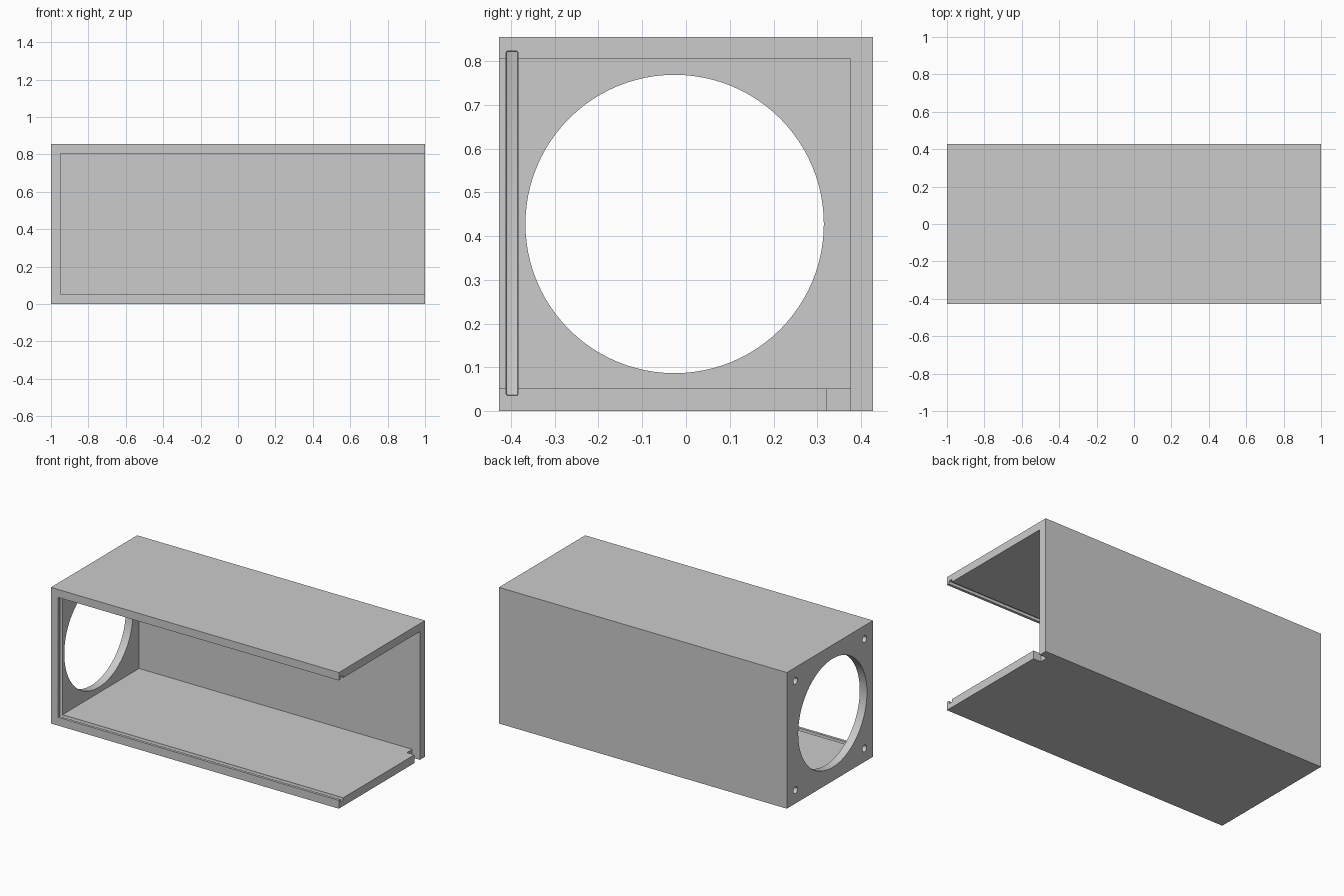
import bpy, math

if "Cube" in bpy.data.objects:
    bpy.data.objects.remove(bpy.data.objects["Cube"])

W, H, D = 1.0, 0.855, 0.4275      # half length, height, half depth
T = 0.052                         # wall thickness
CZ = H / 2


def box(name, lo, hi):
    bpy.ops.mesh.primitive_cube_add(size=1, location=[(a + b) / 2 for a, b in zip(lo, hi)])
    ob = bpy.context.object
    ob.name = name
    ob.scale = [b - a for a, b in zip(lo, hi)]
    bpy.ops.object.transform_apply(location=True, rotation=True, scale=True)
    return ob


def rod(name, x0, x1, y, z, r, sides):
    bpy.ops.mesh.primitive_cylinder_add(vertices=sides, radius=r, depth=x1 - x0,
                                        location=((x0 + x1) / 2, y, z),
                                        rotation=(0, math.pi / 2, 0))
    bpy.context.object.name = name
    return bpy.context.object


def cut(target, cutter):
    bpy.context.view_layer.objects.active = target
    m = target.modifiers.new("cut", 'BOOLEAN')
    m.operation, m.solver, m.object = 'DIFFERENCE', 'EXACT', cutter
    bpy.ops.object.modifier_apply(modifier=m.name)
    bpy.data.objects.remove(cutter)


# Solid block, hollowed so the front and the right end are open
case = box("open_case", (-W, -D, 0), (W, D, H))
cut(case, box("cavity", (-W + 0.05, -0.6, T), (1.2, D - T, H - 0.05)))

# Groove for a sliding front panel, with slightly rounded corners
groove = box("panel_groove", (-0.967, -0.411, 0.035), (1.2, -0.384, 0.823))
bev = groove.modifiers.new("round", 'BEVEL')
bev.width, bev.segments = 0.004, 2
bpy.ops.object.modifier_apply(modifier=bev.name)
cut(case, groove)

# Round opening in the left end
cut(case, rod("round_opening", -1.1, -0.9, -0.026, CZ, 0.341, 96))

# Blind screw holes around the opening
for y in (-0.343, 0.343):
    for dz in (-0.343, 0.343):
        cut(case, rod("screw_hole", -1.1, -0.965, y, CZ + dz, 0.021, 24))

# Cable notch in the floor at the open end, against the back wall
cut(case, box("cable_notch", (0.947, 0.322, -0.1), (1.2, D - T, 0.1)))

bpy.ops.object.select_all(action='DESELECT')
case.select_set(True)
bpy.context.view_layer.objects.active = case
bpy.ops.object.shade_smooth_by_angle(angle=math.radians(30))
